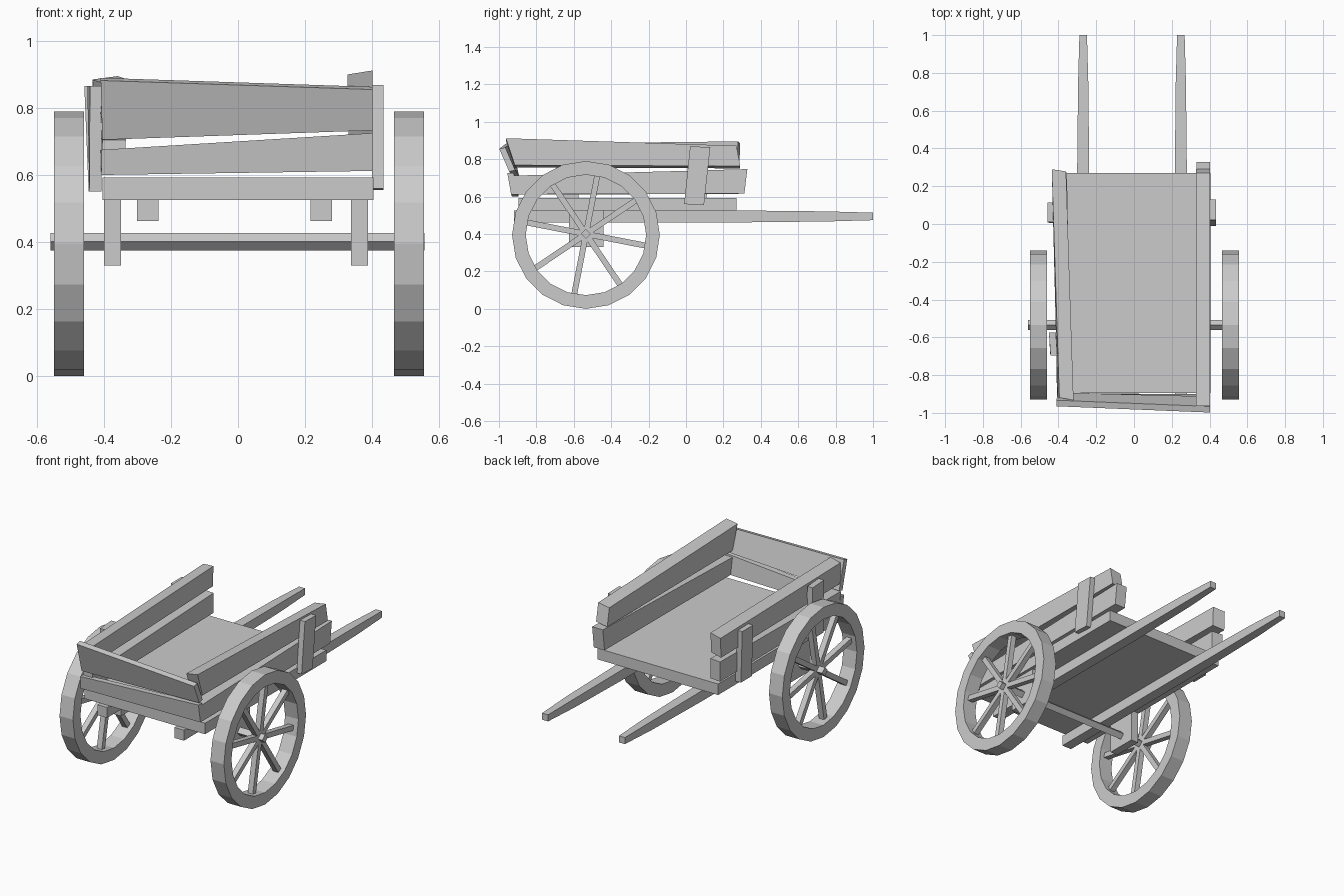
import bpy, bmesh, math
from mathutils import Vector, Matrix

if "Cube" in bpy.data.objects:
    bpy.data.objects.remove(bpy.data.objects["Cube"])


def finish(name, bm):
    bmesh.ops.recalc_face_normals(bm, faces=bm.faces)
    me = bpy.data.meshes.new(name)
    bm.to_mesh(me)
    bm.free()
    ob = bpy.data.objects.new(name, me)
    bpy.context.collection.objects.link(ob)
    return ob


def loft(name, rings, closed=False):
    """Skin equal-length point rings; cap the ends, or join last to first."""
    bm = bmesh.new()
    vs = [[bm.verts.new(p) for p in r] for r in rings]
    n = len(vs[0])
    pairs = list(zip(vs, vs[1:])) + ([(vs[-1], vs[0])] if closed else [])
    for a, b in pairs:
        for i in range(n):
            j = (i + 1) % n
            bm.faces.new((a[i], a[j], b[j], b[i]))
    if not closed:
        bm.faces.new(vs[0])
        bm.faces.new(vs[-1])
    return finish(name, bm)


def box(name, lo, hi):
    return loft(name, [[(x, lo[1], lo[2]), (x, hi[1], lo[2]),
                        (x, hi[1], hi[2]), (x, lo[1], hi[2])] for x in (lo[0], hi[0])])


def plank(name, b0, t0, b1, t1, thick):
    """Crooked plank: outer face from bottom/top corners of both ends, plus thickness."""
    t = Vector(thick)
    return loft(name, [[Vector(b), Vector(p), Vector(p) + t, Vector(b) + t]
                       for b, p in ((b0, t0), (b1, t1))])


# Bed
box("bed", (-0.405, -0.895, 0.525), (0.405, 0.27, 0.592))

# Tapered handles and axle brackets
for side, hx, bx in (("left", -0.269, -0.375), ("right", 0.248, 0.363)):
    loft(side + "_handle", [[(hx + sx * w, y, 0.494 + sz * w)
                             for sx, sz in ((-1, -1), (1, -1), (1, 1), (-1, 1))]
                            for y, w in ((-0.92, 0.032), (0.27, 0.032), (0.75, 0.027), (1.0, 0.02))])
    box(side + "_axle_bracket", (bx - 0.025, -0.625, 0.33), (bx + 0.025, -0.44, 0.525))

# Diamond-section axle
WY, WZ = -0.535, 0.395
loft("axle", [[(x, WY + 0.026 * c, 0.401 + 0.026 * s)
               for c, s in ((1, 0), (0, 1), (-1, 0), (0, -1))] for x in (-0.56, 0.557)])

# Wheels: 20-sided rim and four bars making eight spokes
for side, wx in (("left", -0.505), ("right", 0.511)):
    rings = []
    for i in range(20):
        a = 2 * math.pi * i / 20
        rings.append([(wx + dx, WY + r * math.cos(a), WZ + r * math.sin(a))
                      for dx, r in ((-0.045, 0.395), (0.045, 0.395), (0.045, 0.322), (-0.045, 0.322))])
    loft(side + "_wheel_rim", rings, closed=True)
    bm = bmesh.new()
    for k in range(4):
        m = (Matrix.Translation((wx, WY, WZ + 0.005))
             @ Matrix.Rotation(math.radians(34 + 45 * k), 4, 'X')
             @ Matrix.Diagonal((0.034, 0.655, 0.031, 1)))
        bmesh.ops.create_cube(bm, size=1, matrix=m)
    finish(side + "_wheel_spokes", bm)

# Side boards
plank("right_upper_board", (0.402, -0.915, 0.768), (0.402, -0.963, 0.912),
      (0.402, 0.29, 0.763), (0.402, 0.27, 0.872), (-0.075, 0, -0.012))
plank("right_lower_board", (0.402, -0.915, 0.612), (0.402, -0.925, 0.712),
      (0.402, 0.312, 0.616), (0.402, 0.328, 0.747), (-0.072, 0, 0))
plank("left_upper_board", (-0.405, -0.915, 0.755), (-0.395, -0.92, 0.872),
      (-0.435, 0.285, 0.765), (-0.435, 0.29, 0.885), (0.075, -0.012, 0.01))
plank("left_lower_board", (-0.408, -0.91, 0.61), (-0.405, -0.91, 0.705),
      (-0.425, 0.28, 0.615), (-0.425, 0.28, 0.735), (0.07, -0.008, 0))

# Tail boards
plank("upper_tail_board", (-0.405, -0.925, 0.705), (-0.41, -0.965, 0.882),
      (0.402, -0.945, 0.733), (0.402, -0.998, 0.855), (0, 0.032, 0.008))
plank("lower_tail_board", (-0.408, -0.93, 0.60), (-0.408, -0.935, 0.675),
      (0.402, -0.935, 0.612), (0.402, -0.955, 0.725), (0, 0.034, 0))

# Upright posts outside the side boards
plank("right_post", (0.435, -0.01, 0.56), (0.435, 0.022, 0.868),
      (0.435, 0.096, 0.555), (0.435, 0.13, 0.865), (-0.035, 0, 0))
plank("left_front_post", (-0.446, 0.005, 0.55), (-0.459, 0.01, 0.866),
      (-0.446, 0.11, 0.55), (-0.459, 0.115, 0.866), (0.036, 0, 0))
plank("left_rear_post", (-0.444, -0.685, 0.55), (-0.442, -0.695, 0.866),
      (-0.444, -0.575, 0.55), (-0.45, -0.575, 0.866), (0.036, 0, 0))
